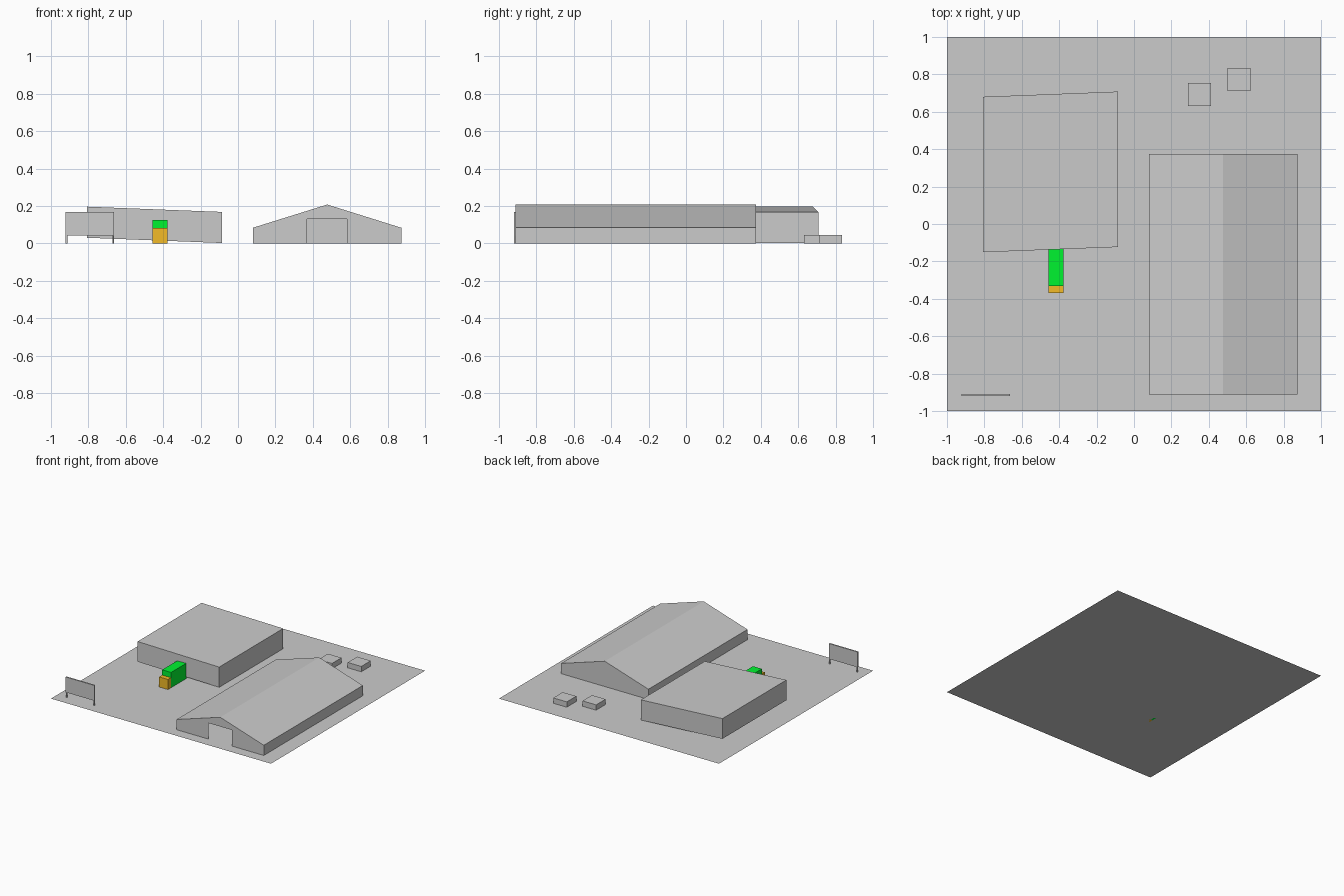
import bpy, bmesh
from mathutils import Matrix

if "Cube" in bpy.data.objects:
    bpy.data.objects.remove(bpy.data.objects["Cube"])


def finish(name, bm, color=None):
    mesh = bpy.data.meshes.new(name)
    bmesh.ops.recalc_face_normals(bm, faces=bm.faces)
    bm.to_mesh(mesh)
    bm.free()
    obj = bpy.data.objects.new(name, mesh)
    bpy.context.collection.objects.link(obj)
    if color:
        mat = bpy.data.materials.new(name + "_paint")
        mat.diffuse_color = color
        mat.use_nodes = True
        mat.node_tree.nodes["Principled BSDF"].inputs["Base Color"].default_value = mat.diffuse_color
        mesh.materials.append(mat)
    return obj


def box(name, lo, hi, color=None):
    bm = bmesh.new()
    bmesh.ops.create_cube(bm, size=1)
    for v in bm.verts:
        v.co = [l + (c + 0.5) * (h - l) for l, h, c in zip(lo, hi, v.co)]
    return finish(name, bm, color)


# Ground slab: a single flat sheet
bm = bmesh.new()
bmesh.ops.create_grid(bm, x_segments=1, y_segments=1, size=1)
finish("ground", bm)

# Gabled hall: hollow shell, open doorway in the front wall
y0, y1 = -0.912, 0.374
gable = [(0.08, 0), (0.08, 0.084), (0.477, 0.208), (0.873, 0.084), (0.873, 0)]
doorway = [(0.583, 0), (0.583, 0.132), (0.37, 0.132), (0.37, 0)]
bm = bmesh.new()
front = [bm.verts.new((x, y0, z)) for x, z in gable]
back = [bm.verts.new((x, y1, z)) for x, z in gable]
for i in range(4):
    bm.faces.new((front[i], front[i + 1], back[i + 1], back[i]))
bm.faces.new(back)
bm.faces.new(front + [bm.verts.new((x, y0, z)) for x, z in doorway])
finish("hall", bm)

# Flat-roofed warehouse, slightly skewed along its width
warehouse = box("warehouse", (-0.807, -0.137, 0.0165), (-0.085, 0.694, 0.1825))
skew = 0.028 / 0.722
shear = Matrix(((1, 0, 0, 0), (skew, 1, 0, 0), (-skew, 0, 1, 0), (0, 0, 0, 1)))
pivot = Matrix.Translation((-0.446, 0, 0))
warehouse.data.transform(pivot @ shear @ pivot.inverted())

# Delivery truck
box("truck_cargo", (-0.458, -0.331, 0), (-0.377, -0.133, 0.126), (0.0, 0.9, 0.03, 1))
box("truck_cab", (-0.458, -0.37, 0), (-0.377, -0.331, 0.083), (0.9, 0.5, 0.02, 1))

# Billboard on two round posts
box("billboard_panel", (-0.922, -0.92, 0.042), (-0.662, -0.909, 0.168))
for side, x in (("left", -0.917), ("right", -0.667)):
    bm = bmesh.new()
    bmesh.ops.create_cone(bm, cap_ends=True, segments=12, radius1=0.005, radius2=0.005,
                          depth=0.042, matrix=Matrix.Translation((x, -0.9145, 0.021)))
    finish("billboard_post_" + side, bm)

# Two low crates behind the hall
for i, (x, y) in enumerate(((0.29, 0.63), (0.499, 0.712))):
    box(f"crate_{i + 1}", (x, y, 0), (x + 0.123, y + 0.123, 0.044))
